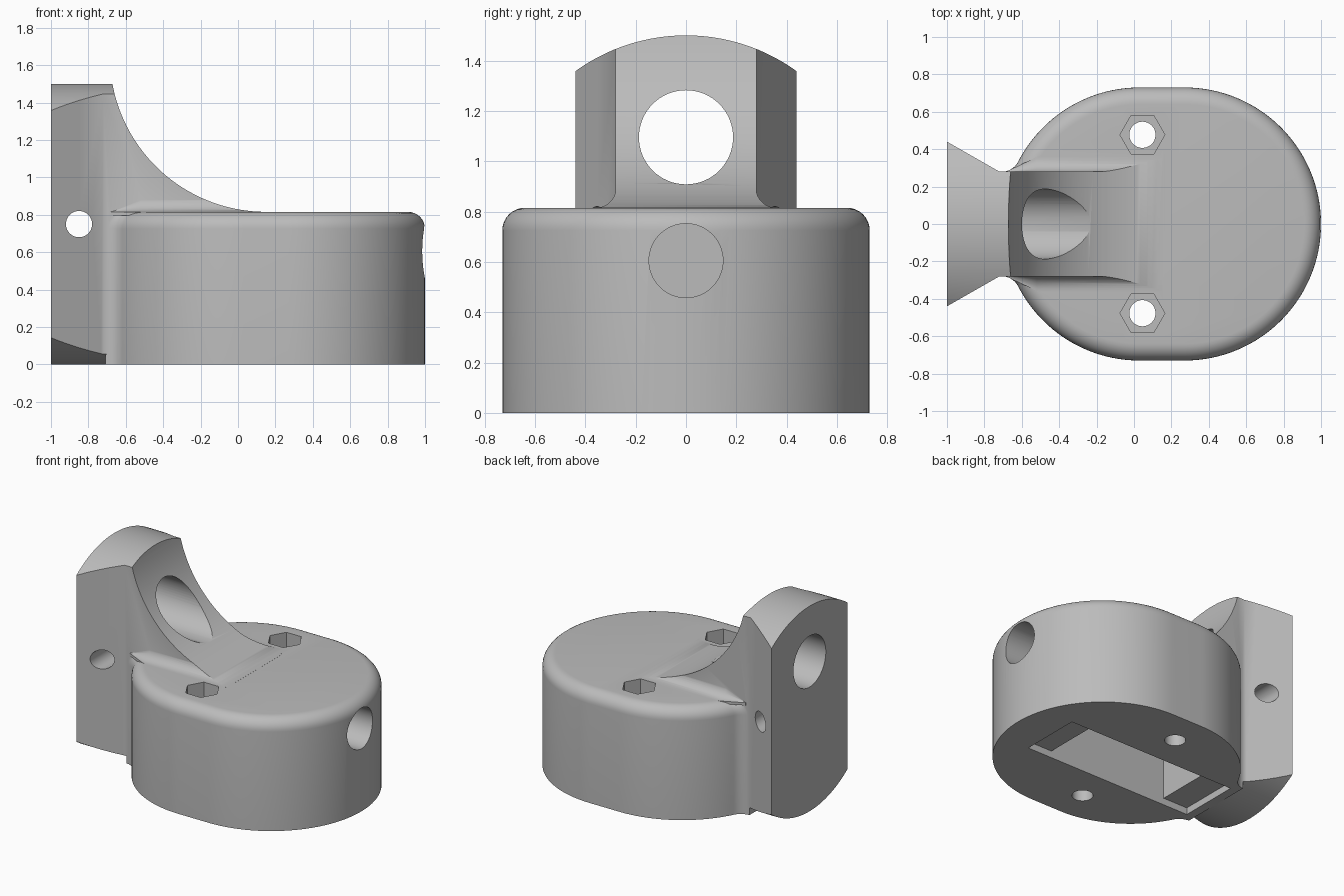
import bpy
import bmesh
from math import sin, cos, pi, asin, sqrt, radians

cube = bpy.data.objects.get("Cube")
if cube:
    bpy.data.objects.remove(cube, do_unlink=True)

grey = bpy.data.materials.new("plain_grey")
grey.use_nodes = True
colour = (0.5, 0.5, 0.5, 1)
grey.diffuse_color = colour
for node in grey.node_tree.nodes:
    if node.type == 'BSDF_PRINCIPLED':
        node.inputs["Base Color"].default_value = colour

NECK = 0.28      # half width of the neck
TOP = 0.815      # top of the housing
RIM = 0.09       # rounding of the top edge


def loft(name, rings):
    """Closed solid through rings with equal point counts."""
    bm = bmesh.new()
    loops = [[bm.verts.new(p) for p in ring] for ring in rings]
    n = len(loops[0])
    for a, b in zip(loops, loops[1:]):
        for i in range(n):
            j = (i + 1) % n
            bm.faces.new((a[i], a[j], b[j], b[i]))
    bm.faces.new(loops[0])
    bm.faces.new(loops[-1])
    bmesh.ops.recalc_face_normals(bm, faces=bm.faces)
    mesh = bpy.data.meshes.new(name)
    bm.to_mesh(mesh)
    bm.free()
    mesh.materials.append(grey)
    obj = bpy.data.objects.new(name, mesh)
    bpy.context.collection.objects.link(obj)
    return obj


def rod(name, axis, centre, radius, start, end, sides=64):
    """Prism along an axis; centre gives the two other coordinates in order."""
    rings = []
    for s in (start, end):
        ring = []
        for i in range(sides):
            a = 2 * pi * i / sides
            p = [centre[0] + radius * cos(a), centre[1] + radius * sin(a)]
            p.insert("xyz".index(axis), s)
            ring.append(p)
        rings.append(ring)
    return loft(name, rings)


def box(name, x0, x1, half_y, z0, z1):
    plan = [(x0, -half_y), (x1, -half_y), (x1, half_y), (x0, half_y)]
    return loft(name, [[(x, y, z) for x, y in plan] for z in (z0, z1)])


def combine(target, tool, operation):
    """Apply a boolean and drop the tool."""
    mod = target.modifiers.new("boolean", 'BOOLEAN')
    mod.operation = operation
    mod.solver = 'EXACT'
    mod.object = tool
    bpy.ops.object.select_all(action='DESELECT')
    bpy.context.view_layer.objects.active = target
    target.select_set(True)
    bpy.ops.object.modifier_apply(modifier=mod.name)
    bpy.data.objects.remove(tool, do_unlink=True)


def housing_ring(radius, z):
    """Two-arc oval outline with a concave fillet into the neck."""
    r, right, left = 0.1, 0.27, 0.03
    cy = NECK - 0.001 + r
    cx = left - sqrt((radius + r) ** 2 - cy ** 2)
    phi = asin(cy / (radius + r))
    half = []
    for i in range(1, 33):
        a = pi / 2 * i / 32
        half.append((right + radius * cos(a), radius * sin(a)))
    for i in range(33):
        a = pi / 2 + (pi / 2 - phi) * i / 32
        half.append((left + radius * cos(a), radius * sin(a)))
    for i in range(1, 11):
        a = -phi - (pi / 2 - phi) * i / 10
        half.append((cx + r * cos(a), cy + r * sin(a)))
    outline = [(right + radius, 0)] + half + [(x, -y) for x, y in reversed(half)]
    return [(x, y, z) for x, y in outline]


def flare_ring(x, f):
    """Cross-section of the fillet between neck and housing top."""
    w = NECK - 0.002
    half = [(w + f, TOP - 0.02)]
    for i in range(11):
        a = pi / 2 * (1 - i / 10)
        half.append((w + f - f * cos(a), TOP + f - f * sin(a)))
    return [(x, y, z) for y, z in half + [(-y, z) for y, z in reversed(half)]]


# Housing with rounded top rim
rings = [housing_ring(0.73, 0)]
for i in range(9):
    a = pi / 2 * i / 8
    rings.append(housing_ring(0.73 - RIM * (1 - cos(a)), TOP - RIM + RIM * sin(a)))
body = loft("pivot_housing", rings)

# Dovetail neck, rounded top and bottom by a lengthwise cylinder
half_plan = [(-1, 0.44), (-0.72, NECK), (0.16, NECK)]
plan = half_plan + [(x, -y) for x, y in reversed(half_plan)]
neck = loft("neck", [[(x, y, z) for x, y in plan] for z in (-0.1, 1.6)])
combine(neck, rod("neck_round", "x", (0, 0.75), 0.75, -1.1, 0.3, 128), 'INTERSECT')
combine(body, neck, 'UNION')

# Fillet where the neck meets the housing top
flare = loft("neck_fillet", [flare_ring(-0.68, 0.004), flare_ring(-0.52, 0.08),
                             flare_ring(0.15, 0.08)])
combine(body, flare, 'UNION')

# Concave sweep from neck down to the housing
sweep = 0.835
combine(body, rod("sweep_cutter", "y", (0.15, TOP + 0.0005 + sweep), sweep, -1, 1, 192),
        'DIFFERENCE')

# Underside cavity: shallow ledge and deep pocket
combine(body, box("ledge_cutter", -0.645, 0.725, 0.225, -0.1, 0.05), 'DIFFERENCE')
combine(body, box("pocket_cutter", -0.445, 0.525, 0.225, -0.1, 0.755), 'DIFFERENCE')

# Neck bore, cable hole and cross pin hole
combine(body, rod("bore_cutter", "x", (0, 1.095), 0.187, -1.2, 0.3), 'DIFFERENCE')
combine(body, rod("cable_cutter", "x", (0, 0.605), 0.147, 0.5, 1.2), 'DIFFERENCE')
combine(body, rod("pin_cutter", "y", (-0.85, 0.75), 0.07, -1, 1, 48), 'DIFFERENCE')

# Bolt holes with hexagonal nut recesses
for side in (-1, 1):
    spot = (0.045, 0.477 * side)
    combine(body, rod("bolt_cutter", "z", spot, 0.07, -0.1, 1, 48), 'DIFFERENCE')
    combine(body, rod("nut_cutter", "z", spot, 0.12, TOP - 0.12, 1, 6), 'DIFFERENCE')

bpy.ops.object.select_all(action='DESELECT')
bpy.context.view_layer.objects.active = body
body.select_set(True)
bpy.ops.object.shade_smooth_by_angle(angle=radians(30))
